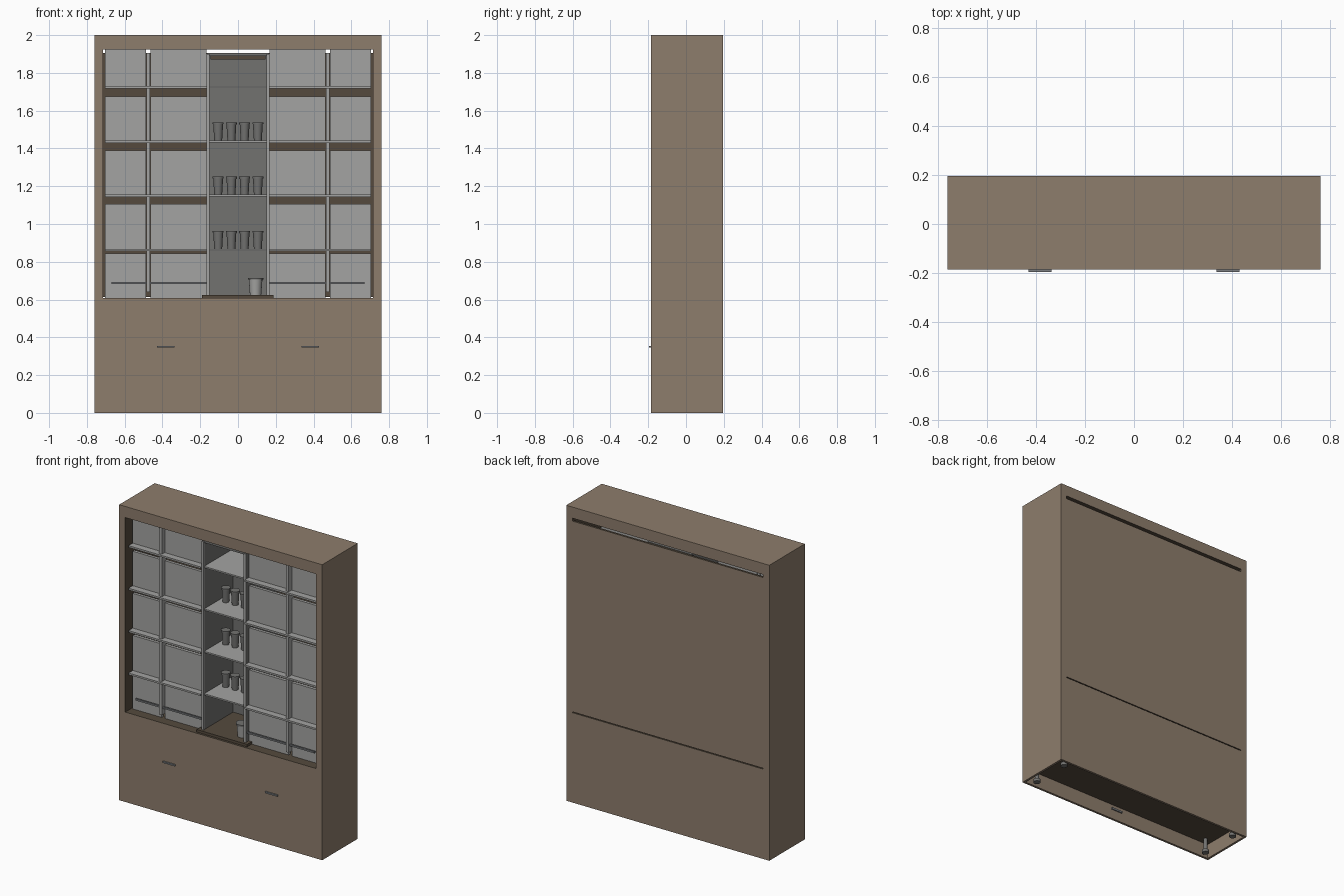
import bpy
from mathutils import Vector

if "Cube" in bpy.data.objects:
    bpy.data.objects.remove(bpy.data.objects["Cube"], do_unlink=True)


def material(name, r, g, b):
    m = bpy.data.materials.new(name)
    m.use_nodes = True
    m.diffuse_color = (r, g, b, 1)
    m.node_tree.nodes["Principled BSDF"].inputs["Base Color"].default_value = (r, g, b, 1)
    return m


brown = material("brown wood", 0.27, 0.205, 0.15)
dark_brown = material("dark brown lining", 0.09, 0.068, 0.047)
grey = material("light grey panel", 0.37, 0.37, 0.36)
dark_grey = material("dark grey niche", 0.168, 0.168, 0.163)
steel = material("steel grey", 0.2, 0.21, 0.22)


def box(name, x, y, z, mat):
    """Box from (min, max) pairs."""
    bpy.ops.mesh.primitive_cube_add(size=1)
    ob = bpy.context.object
    ob.name = name
    lo, hi = Vector((x[0], y[0], z[0])), Vector((x[1], y[1], z[1]))
    for v in ob.data.vertices:
        v.co = Vector([lo[i] + (hi[i] - lo[i]) * (v.co[i] + 0.5) for i in range(3)])
    ob.data.materials.append(mat)
    return ob


def mirrored(name, x, y, z, mat):
    box(name + "_left", x, y, z, mat)
    box(name + "_right", (-x[1], -x[0]), y, z, mat)


def cone(name, x, y, z, r_low, r_high, height, mat, sides=16):
    bpy.ops.mesh.primitive_cone_add(vertices=sides, radius1=r_low, radius2=r_high,
                                    depth=height, location=(x, y, z + height / 2))
    ob = bpy.context.object
    ob.name = name
    ob.data.materials.append(mat)
    bpy.ops.object.shade_smooth_by_angle()
    return ob


def cut(ob, cutter):
    mod = ob.modifiers.new("cut", "BOOLEAN")
    mod.operation = "DIFFERENCE"
    mod.solver = "EXACT"
    mod.object = cutter
    bpy.ops.object.select_all(action="DESELECT")
    bpy.context.view_layer.objects.active = ob
    ob.select_set(True)
    bpy.ops.object.modifier_apply(modifier=mod.name)
    bpy.data.objects.remove(cutter, do_unlink=True)


FRONT, BACK = -0.185, 0.195
OPEN_LOW, OPEN_HIGH, OPEN_X = 0.608, 1.925, 0.715

# Cabinet body: display opening right through, hollow plinth below
body = box("cabinet_body", (-0.76, 0.76), (FRONT, BACK), (0, 2), brown)
cut(body, box("opening_cutter", (-OPEN_X, OPEN_X), (-1, 1), (OPEN_LOW, OPEN_HIGH), brown))
cut(body, box("plinth_cutter", (-0.745, 0.745), (FRONT + 0.015, BACK - 0.015), (-1, 0.1), brown))
body.data.materials.clear()
body.data.materials.append(brown)
body.data.materials.append(dark_brown)
for p in body.data.polygons:
    in_opening = abs(p.normal.y) < 0.5 and abs(p.center.x) < 0.74 and 0.5 < p.center.z < 1.95
    plinth_top = p.normal.z < -0.5 and 0.05 < p.center.z < 0.2
    p.material_index = int(in_opening or plinth_top)

# Back panel with a dark inner side, leaving slots above and below
back = box("back_panel", (-OPEN_X, OPEN_X), (0.18, BACK), (0.614, 1.905), brown)
back.data.materials.append(dark_brown)
for p in back.data.polygons:
    p.material_index = int(p.normal.y < 0.5)

# Feet inside the plinth, and the pull behind it
for sx in (-1, 1):
    for y in (-0.125, 0.14):
        cone("foot", sx * 0.69, y, 0.02, 0.013, 0.013, 0.08, dark_grey)
        cone("foot_pad", sx * 0.69, y, 0, 0.022, 0.022, 0.02, dark_grey)
box("plinth_pull", (-0.042, 0.042), (-0.172, -0.162), (0.065, 0.077), steel)

# Drawer handles
mirrored("drawer_handle", (0.337, 0.43), (-0.195, FRONT), (0.345, 0.355), steel)

# Side display panels, separated by gaps under every shelf
levels = [0.868, 1.155, 1.442, 1.73]
bottoms = [OPEN_LOW] + levels
tops = [0.845, 1.105, 1.39, 1.675, 1.923]
for low, high in zip(bottoms, tops):
    mirrored("inner_panel", (0.168, 0.463), (-0.12, -0.1), (low, high), grey)
    mirrored("outer_panel", (0.487, 0.705), (-0.12, -0.1), (low, high), grey)

# Shelves and uprights
for z in levels:
    mirrored("side_shelf", (0.165, 0.705), (-0.165, -0.1), (z - 0.012, z), grey)
mirrored("upright", (0.465, 0.485), (-0.15, -0.1), (0.64, 1.905), grey)
mirrored("low_rail", (0.165, 0.67), (-0.142, -0.13), (0.683, 0.694), steel)

# Central niche
mirrored("niche_wall", (0.152, 0.165), (-0.145, 0.175), (0.625, 1.905), dark_grey)
mirrored("niche_edge", (0.15, 0.167), (-0.153, -0.145), (0.625, 1.9), grey)
box("niche_back", (-0.152, 0.152), (0.165, 0.175), (0.625, 1.905), dark_grey)
box("niche_top", (-0.152, 0.152), (-0.145, 0.165), (1.89, 1.905), dark_grey)
box("niche_top_strip", (-0.145, 0.145), (0.15, 0.165), (1.872, 1.89), dark_brown)
box("niche_base", (-0.19, 0.187), (-0.17, 0.175), (OPEN_LOW, 0.625), dark_brown)
for z in levels:
    box("niche_shelf", (-0.152, 0.152), (-0.145, 0.165), (z - 0.01, z), grey)

# Cups on the lower three niche shelves, and a bucket on the base
for z in levels[:3]:
    for i in range(4):
        x = -0.105 + 0.07 * i
        cone("cup", x, 0.02, z, 0.021, 0.026, 0.087, dark_grey)
        cone("cup_rim", x, 0.02, z + 0.087, 0.029, 0.029, 0.009, dark_grey)
cone("bucket", 0.093, -0.085, 0.625, 0.03, 0.036, 0.08, grey)
cone("bucket_rim", 0.093, -0.085, 0.705, 0.041, 0.041, 0.01, dark_grey)
